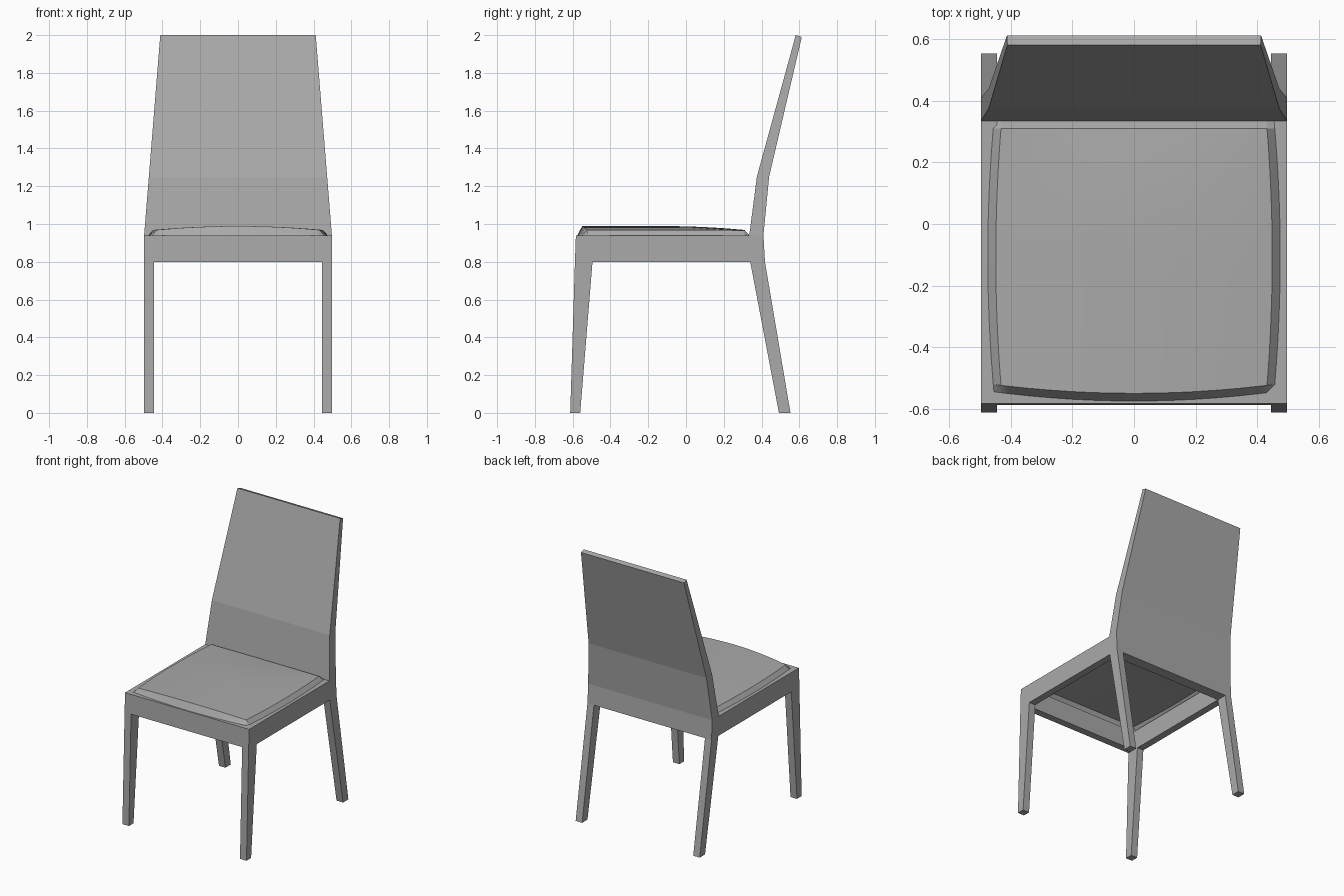
import bpy, bmesh
from mathutils import Vector

cube = bpy.data.objects.get("Cube")
if cube:
    bpy.data.objects.remove(cube, do_unlink=True)

grey = bpy.data.materials.new("plain grey")
grey.use_nodes = True
colour = (0.4, 0.4, 0.4, 1)
grey.diffuse_color = colour
grey.node_tree.nodes["Principled BSDF"].inputs["Base Color"].default_value = colour


def finish(bm, name):
    mesh = bpy.data.meshes.new(name)
    bm.to_mesh(mesh)
    bm.free()
    mesh.materials.append(grey)
    obj = bpy.data.objects.new(name, mesh)
    bpy.context.collection.objects.link(obj)
    return obj


# Side profile points of the frame (y, z)
P = dict(
    toe_front=(-.613, 0), toe_back=(-.56, 0),
    rail_front=(-.588, .8), rail_back=(-.535, .8), knee=(-.495, .8),
    rail_front_top=(-.583, .94), rail_back_top=(-.535, .94), knee_top=(-.495, .94),
    heel_front=(.492, 0), heel_back=(.553, 0),
    rear_front=(.34, .8), rear_back=(.418, .8),
    rear_front_top=(.335, .94), rear_back_top=(.41, .94),
    bend_front=(.375, 1.25), bend_back=(.44, 1.25),
    crest_front=(.581, 2), crest_back=(.613, 1.99),
)
COLUMNS = (-.497, -.445, .445, .497)
SIDES, FULL = (0, 2), (0, 1, 2)

# Frame cells: profile outline, and the columns across the width that it fills
CELLS = [
    ("toe_front toe_back knee rail_back rail_front", SIDES),          # front legs
    ("rail_front rail_back rail_back_top rail_front_top", FULL),      # front rail
    ("rail_back knee knee_top rail_back_top", SIDES),
    ("knee rear_front rear_front_top knee_top", SIDES),               # side rails
    ("rear_front rear_back rear_back_top rear_front_top", FULL),      # rear rail
    ("heel_front heel_back rear_back rear_front", SIDES),             # rear legs
    ("rear_front_top rear_back_top bend_back bend_front", FULL),      # lower back
    ("bend_front bend_back crest_back crest_front", FULL),            # upper back
]


def build_frame():
    bm = bmesh.new()
    verts, faces = {}, {}

    def vert(name, col):
        if (name, col) not in verts:
            y, z = P[name]
            taper = 1 - .172 * max(0, z - .94) / 1.06
            verts[name, col] = bm.verts.new((COLUMNS[col] * taper, y, z))
        return verts[name, col]

    def add(loop):
        faces.setdefault(frozenset(loop), []).append(loop)

    for outline, filled in CELLS:
        names = outline.split()
        for c in filled:
            add([vert(n, c) for n in reversed(names)])
            add([vert(n, c + 1) for n in names])
            for a, b in zip(names, names[1:] + names[:1]):
                add([vert(a, c), vert(b, c), vert(b, c + 1), vert(a, c + 1)])
    # Faces shared by two cells are inside the wood
    for loops in faces.values():
        if len(loops) == 1:
            bm.faces.new(loops[0])
    bmesh.ops.recalc_face_normals(bm, faces=bm.faces)
    return finish(bm, "chair_frame")


def build_cushion(n=12):
    bm = bmesh.new()
    steps = [-1, -.945] + [-.9 + 1.8 * i / n for i in range(n + 1)] + [.945, 1]
    rows = []
    for v in steps:
        row = []
        for u in steps:
            x = u * (.455 + .02 * (1 - v * v))
            front = -.545 - .03 * (1 - u * u)
            y = front + (.335 - front) * (v + 1) / 2
            fall = 1 - max(0, v) ** 2
            z = .966 + .023 * (1 - u * u) * fall
            if abs(u) == 1 or abs(v) == 1:
                z = .94
            row.append(bm.verts.new(Vector((x, y, z))))
        rows.append(row)
    for lo, hi in zip(rows, rows[1:]):
        for i in range(len(steps) - 1):
            bm.faces.new((lo[i], lo[i + 1], hi[i + 1], hi[i]))
    return finish(bm, "seat_cushion")


build_frame()
cushion = build_cushion()
bpy.ops.object.select_all(action="DESELECT")
cushion.select_set(True)
bpy.context.view_layer.objects.active = cushion
bpy.ops.object.shade_smooth_by_angle(angle=.5)
